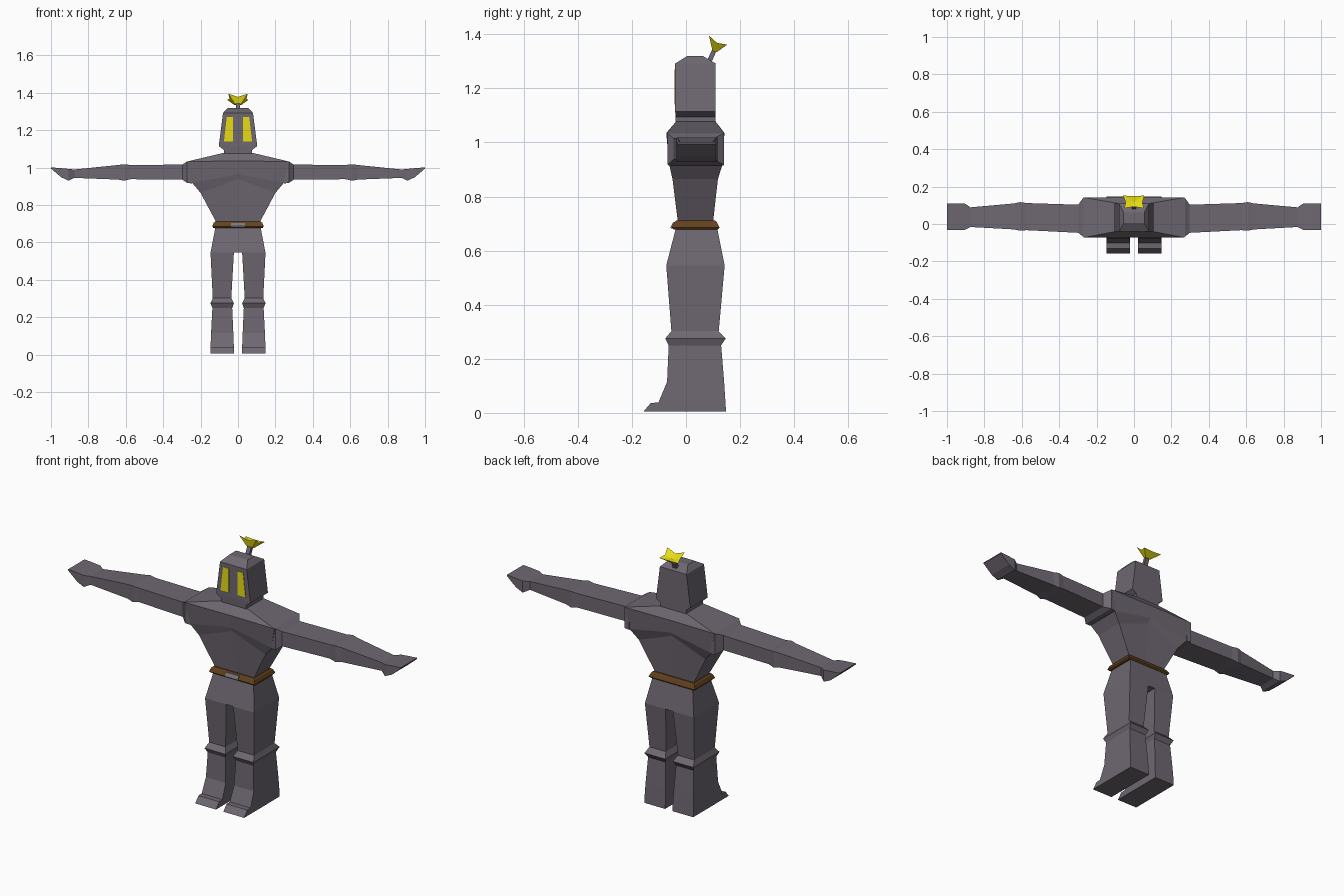
import bpy, bmesh


def material(name, rgb):
    m = bpy.data.materials.new(name)
    m.diffuse_color = (*rgb, 1.0)
    return m


GREY = material("armour grey", (0.156, 0.136, 0.166))
YELLOW = material("yellow", (0.80, 0.72, 0.006))
BROWN = material("belt brown", (0.125, 0.056, 0.012))
STEEL = material("buckle grey", (0.20, 0.19, 0.20))


def finish(name, bm, mat, mirror=False):
    bmesh.ops.recalc_face_normals(bm, faces=bm.faces)
    mesh = bpy.data.meshes.new(name)
    bm.to_mesh(mesh)
    bm.free()
    mesh.materials.append(mat)
    ob = bpy.data.objects.new(name, mesh)
    bpy.context.collection.objects.link(ob)
    if mirror:
        mod = ob.modifiers.new("Mirror", "MIRROR")
        mod.use_mirror_merge = False
    return ob


def loft(name, rings, mat, mirror=False):
    """Skin a series of equal-length point rings and cap both ends."""
    bm = bmesh.new()
    vs = [[bm.verts.new(p) for p in ring] for ring in rings]
    n = len(vs[0])
    for a, b in zip(vs, vs[1:]):
        for i in range(n):
            j = (i + 1) % n
            bm.faces.new((a[i], a[j], b[j], b[i]))
    bm.faces.new(vs[0])
    bm.faces.new(vs[-1])
    return finish(name, bm, mat, mirror)


def level(z, x0, x1, y0, y1):
    """Horizontal rectangle."""
    return [(x0, y0, z), (x1, y0, z), (x1, y1, z), (x0, y1, z)]


def upright(x, y0, y1, z0, z1):
    """Rectangle across the x axis."""
    return [(x, y0, z0), (x, y1, z0), (x, y1, z1), (x, y0, z1)]


# Legs with pointed shoe and knee ridge: z, inner x, outer x, front y, back y
leg = [
    (0.005, 0.022, 0.147, -0.157, 0.148),
    (0.037, 0.022, 0.147, -0.130, 0.146),
    (0.038, 0.022, 0.147, -0.102, 0.146),
    (0.115, 0.025, 0.144, -0.070, 0.141),
    (0.250, 0.031, 0.137, -0.064, 0.130),
    (0.275, 0.022, 0.147, -0.077, 0.147),
    (0.302, 0.036, 0.135, -0.054, 0.121),
    (0.545, 0.022, 0.147, -0.073, 0.143),
]
loft("leg", [level(*r) for r in leg], GREY, mirror=True)

# Pelvis
loft("pelvis", [level(0.545, -0.147, 0.147, -0.073, 0.143),
                level(0.685, -0.12, 0.12, -0.037, 0.115)], GREY)

# Belt and buckle plate
loft("belt", [level(0.678, -0.132, 0.132, -0.046, 0.118),
              level(0.685, -0.138, 0.138, -0.053, 0.124),
              level(0.705, -0.130, 0.130, -0.043, 0.114),
              level(0.711, -0.122, 0.122, -0.037, 0.108)], BROWN)
loft("buckle", [level(0.682, -0.038, 0.038, -0.056, -0.047),
                level(0.687, -0.038, 0.038, -0.057, -0.048),
                level(0.705, -0.038, 0.038, -0.047, -0.040)], STEEL)


# Torso with a raised chest crease: half width, y0, y1, side z, centre z
def chest(w, y0, y1, z, zc):
    return [(-w, y0, z), (0, y0, zc), (w, y0, z),
            (w, y1, z), (0, y1, zc), (-w, y1, z)]


loft("torso", [chest(0.115, -0.030, 0.100, 0.705, 0.705),
               chest(0.200, -0.050, 0.118, 0.865, 0.865 + 0.075),
               chest(0.245, -0.062, 0.135, 0.918, 0.965),
               chest(0.270, -0.073, 0.142, 1.033, 1.035),
               chest(0.085, -0.037, 0.110, 1.077, 1.077)], GREY)

# Arms with shoulder cap, elbow ridge and wedge hand: x, y0, y1, z0, z1
arm = [
    (0.245, -0.064, 0.138, 0.915, 1.033),
    (0.272, -0.068, 0.140, 0.918, 1.033),
    (0.298, -0.047, 0.103, 0.936, 1.016),
    (0.575, -0.033, 0.112, 0.938, 1.014),
    (0.610, -0.036, 0.117, 0.930, 1.018),
    (0.640, -0.029, 0.110, 0.936, 1.014),
    (0.875, -0.016, 0.089, 0.945, 0.990),
    (0.905, -0.031, 0.110, 0.930, 0.993),
    (0.945, -0.031, 0.110, 0.948, 0.997),
    (1.000, -0.031, 0.110, 0.995, 1.001),
]
loft("arm", [upright(*r) for r in arm], GREY, mirror=True)

# Helmet, with a neck recess below the jaw
loft("helmet", [level(1.070, -0.076, 0.076, -0.038, 0.110),
                level(1.095, -0.076, 0.076, -0.039, 0.110),
                level(1.115, -0.103, 0.103, -0.040, 0.110),
                level(1.292, -0.080, 0.080, -0.040, 0.110),
                level(1.320, -0.055, 0.055, 0.005, 0.062)], GREY)


# Tall eye slots as thin plates
def eye(y):
    return [(0.027, y, 1.140), (0.075, y, 1.140),
            (0.060, y, 1.270), (0.027, y, 1.270)]


loft("eye", [eye(-0.039), eye(-0.043)], YELLOW, mirror=True)

# Plume stem
loft("plume_stem", [level(1.295, -0.012, 0.012, 0.074, 0.094),
                    level(1.342, -0.012, 0.012, 0.096, 0.114)], GREY)

# Plume: jagged cup tilted backward
rim = [(0.055, 0.152, 1.362), (0.020, 0.150, 1.360), (-0.020, 0.150, 1.360),
       (-0.058, 0.152, 1.362), (-0.045, 0.115, 1.368), (-0.052, 0.085, 1.395),
       (0.000, 0.092, 1.378), (0.052, 0.085, 1.395), (0.045, 0.115, 1.368)]
bm = bmesh.new()
top = [bm.verts.new(p) for p in rim]
base = [bm.verts.new((p[0] * 0.32, 0.105 + (p[1] - 0.115) * 0.25,
                      1.336 + (p[2] - 1.37) * 0.2)) for p in rim]
hollow = bm.verts.new((0, 0.116, 1.358))
for i in range(len(rim)):
    j = (i + 1) % len(rim)
    bm.faces.new((base[i], base[j], top[j], top[i]))
    bm.faces.new((top[i], top[j], hollow))
bm.faces.new(base)
finish("plume", bm, YELLOW)
